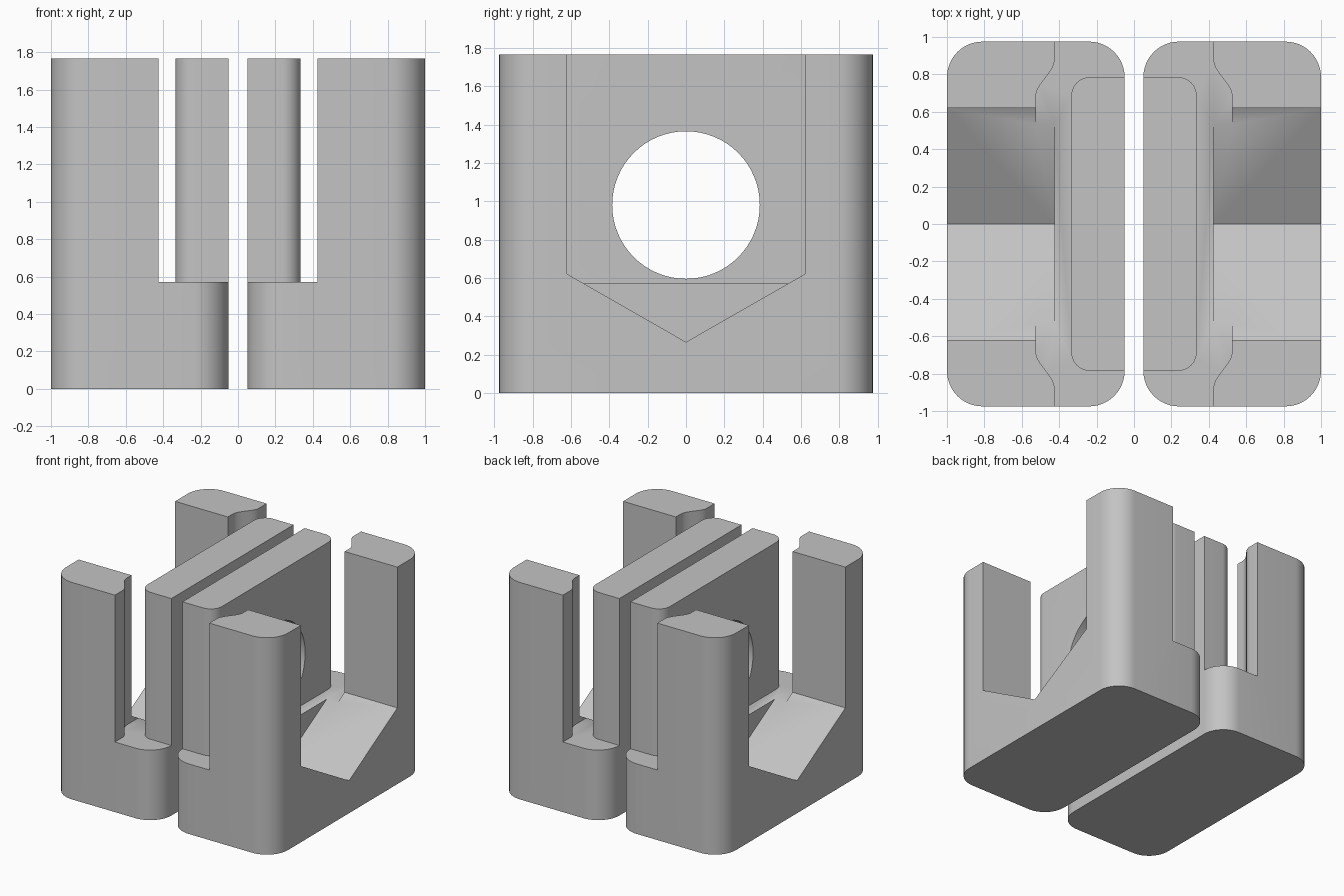
import bpy, math
from mathutils import Vector

if "Cube" in bpy.data.objects:
    bpy.data.objects.remove(bpy.data.objects["Cube"], do_unlink=True)

HEIGHT, FLOOR = 1.765, 0.57        # block height and slot floor
INNER, OUTER, DEPTH = 0.05, 1.0, 0.975

grey = bpy.data.materials.new("plain_grey")
grey.use_nodes = True
colour = (0.55, 0.55, 0.55, 1)
grey.diffuse_color = colour
grey.node_tree.nodes["Principled BSDF"].inputs["Base Color"].default_value = colour


def arc(cx, cy, r, start, end, steps=12):
    angles = [math.radians(start + (end - start) * i / steps) for i in range(steps + 1)]
    return [(cx + r * math.cos(a), cy + r * math.sin(a)) for a in angles]


def prism(name, profile, low, high, axis="z"):
    """Extrude a closed profile along z (profile is x, y) or x (profile is y, z)."""
    def place(p, h):
        return Vector((p[0], p[1], h)) if axis == "z" else Vector((h, p[0], p[1]))
    n = len(profile)
    verts = [place(p, h) for h in (low, high) for p in profile]
    faces = [list(reversed(range(n))), list(range(n, 2 * n))]
    faces += [(i, (i + 1) % n, n + (i + 1) % n, n + i) for i in range(n)]
    mesh = bpy.data.meshes.new(name)
    mesh.from_pydata(verts, [], faces)
    mesh.materials.append(grey)
    obj = bpy.data.objects.new(name, mesh)
    bpy.context.collection.objects.link(obj)
    return obj


def activate(obj):
    bpy.ops.object.select_all(action="DESELECT")
    obj.select_set(True)
    bpy.context.view_layer.objects.active = obj


def cut(target, cutter):
    cutter.hide_render = True
    mod = target.modifiers.new("cut", "BOOLEAN")
    mod.operation, mod.solver, mod.object = "DIFFERENCE", "EXACT", cutter
    activate(target)
    bpy.ops.object.modifier_apply(modifier=mod.name)
    bpy.data.objects.remove(cutter, do_unlink=True)


# Rounded block forming one half
R = 0.19
x0, x1, y1 = INNER + R, OUTER - R, DEPTH - R
outline = (arc(x1, y1, R, 0, 90) + arc(x0, y1, R, 90, 180)
           + arc(x0, -y1, R, 180, 270) + arc(x1, -y1, R, 270, 360))
block = prism("clamp_halves", outline, 0, HEIGHT)

# C-shaped slot that leaves the upright plate standing, with curved pillar walls
NARROW, WIDE, PLATE_X, PLATE_Y, PR = 0.425, 0.525, 0.335, 0.785, 0.1
wall = [(NARROW, -1.2)]
for i in range(13):
    t = i / 12
    wall.append((NARROW + (WIDE - NARROW) * (1 - math.cos(math.pi * t)) / 2,
                 -0.88 + 0.2 * t))
wall += [(x, -y) for x, y in reversed(wall)]
plate = (arc(PLATE_X - PR, PLATE_Y - PR, PR, 90, 0)
         + arc(PLATE_X - PR, PR - PLATE_Y, PR, 0, -90))
slot = ([(-0.1, -1.2)] + wall + [(-0.1, 1.2), (-0.1, PLATE_Y)]
        + plate + [(-0.1, -PLATE_Y)])
cut(block, prism("slot_cutter", slot, FLOOR, 2))

# Side opening with a V-shaped bottom
vee = [(0, 0.265), (0.62, 0.62), (0.62, 2), (-0.62, 2), (-0.62, 0.62)]
cut(block, prism("vee_cutter", vee, NARROW, 1.2, "x"))

# Round hole through the plate
hole = arc(0, 0.98, 0.385, 0, 360, 64)[:-1]
cut(block, prism("hole_cutter", hole, -0.1, 0.4, "x"))

# Smooth the rounds and mirror to the other half
activate(block)
bpy.ops.object.shade_smooth_by_angle(angle=math.radians(30))
mirror = block.modifiers.new("mirror", "MIRROR")
mirror.use_mirror_merge = False
